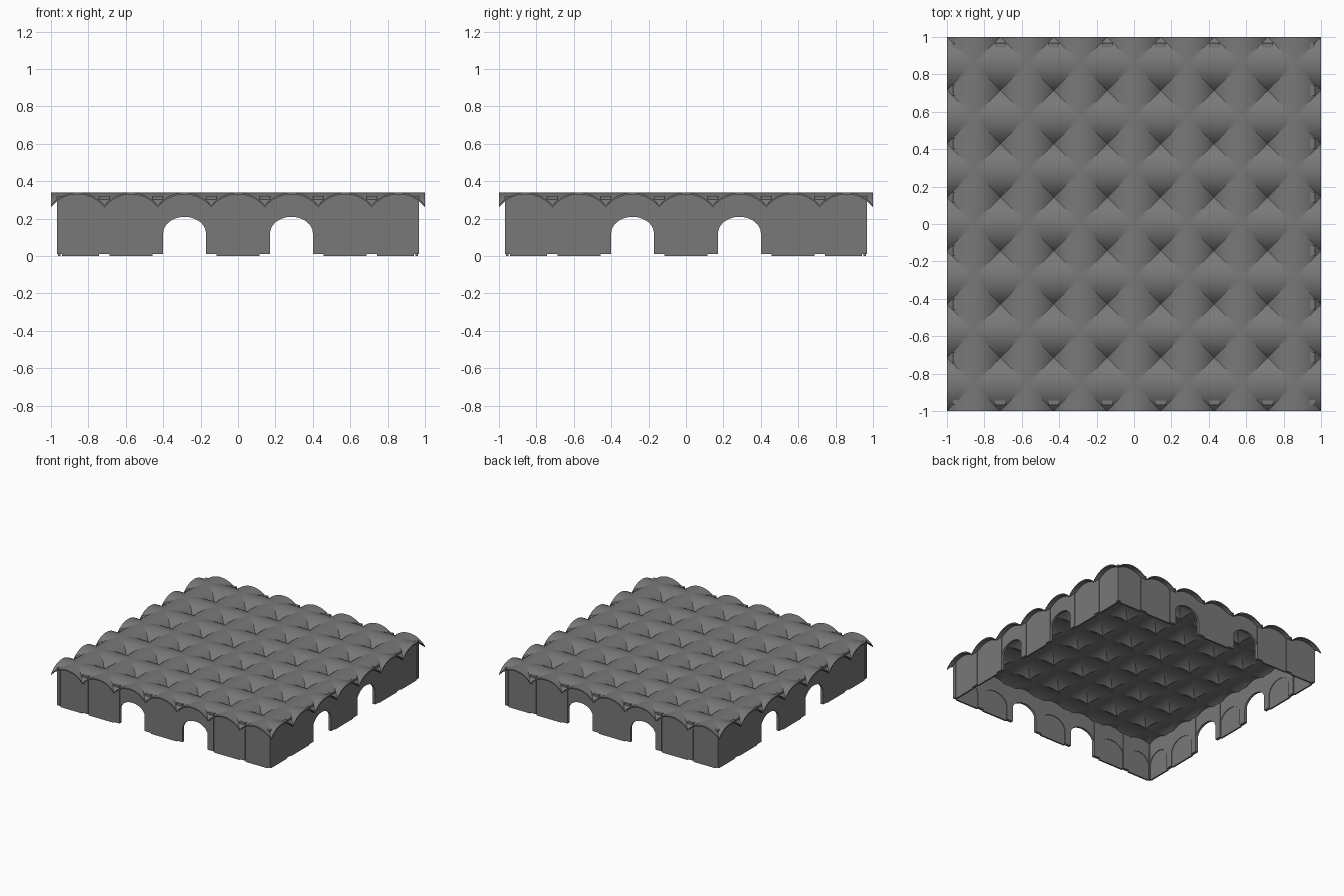
import bpy, bmesh, math
from mathutils import Matrix

if "Cube" in bpy.data.objects:
    bpy.data.objects.remove(bpy.data.objects["Cube"])

BAYS = 7
PITCH = 2 / BAYS
HALF = PITCH / 2
CROWN, RISE, SHEET = 0.34, 0.07, 0.01
RADIUS = (HALF ** 2 + RISE ** 2) / (2 * RISE)
SEG = 16                      # facets across one vault bay

stone = bpy.data.materials.new("grey stone")
stone.use_nodes = True
colour = (0.19, 0.19, 0.19, 1)
stone.diffuse_color = colour
stone.node_tree.nodes["Principled BSDF"].inputs["Base Color"].default_value = colour


def arch(t):
    """Height of the repeating vault curve."""
    d = (t + 1) % PITCH - HALF
    return CROWN - RADIUS + math.sqrt(RADIUS ** 2 - d * d)


def vault(x, y):
    return max(arch(x), arch(y))


def finish(bm, name, smooth=False):
    bmesh.ops.recalc_face_normals(bm, faces=bm.faces)
    mesh = bpy.data.meshes.new(name)
    bm.to_mesh(mesh)
    bm.free()
    mesh.materials.append(stone)
    obj = bpy.data.objects.new(name, mesh)
    bpy.context.collection.objects.link(obj)
    if smooth:
        bpy.ops.object.select_all(action="DESELECT")
        obj.select_set(True)
        bpy.context.view_layer.objects.active = obj
        bpy.ops.object.shade_smooth_by_angle(angle=math.radians(25))
    return obj


def prism(bm, outline, y0, y1):
    """Extrude an x-z outline from y0 to y1."""
    verts = [bm.verts.new((x, y0, z)) for x, z in outline]
    face = bm.faces.new(verts)
    out = bmesh.ops.extrude_face_region(bm, geom=[face])["geom"]
    moved = [v for v in out if isinstance(v, bmesh.types.BMVert)]
    bmesh.ops.translate(bm, vec=(0, y1 - y0, 0), verts=moved)


def box(bm, x0, x1, y0, y1, z0, z1):
    prism(bm, [(x0, z0), (x1, z0), (x1, z1), (x0, z1)], y0, y1)


# Roof: crossing barrel vaults, with cells split along the groins
bm = bmesh.new()
n = BAYS * SEG
step = 2 / n
for drop in (0, SHEET):
    grid = [[bm.verts.new((-1 + i * step, -1 + j * step,
                           vault(-1 + i * step, -1 + j * step) - drop))
             for j in range(n + 1)] for i in range(n + 1)]
    for i in range(n):
        for j in range(n):
            a, b = grid[i][j], grid[i + 1][j]
            c, d = grid[i + 1][j + 1], grid[i][j + 1]
            if i % SEG == j % SEG:
                faces = ((a, b, c), (a, c, d))
            elif i % SEG + j % SEG == SEG - 1:
                faces = ((a, b, d), (b, c, d))
            else:
                faces = ((a, b, c, d),)
            for f in faces:
                bm.faces.new(f)
rim = [e for e in bm.edges if e.is_boundary]
bmesh.ops.bridge_loops(bm, edges=rim)
finish(bm, "vaulted_roof", True)

# Walls: piers, arched headers and infill panels, made once per side
PIER, INNER, OUTER, CORNER = 0.028, 0.943, 0.967, 0.94
SPRING, ARCH_TOP = 0.12, 0.21
OPEN_BAYS = (2, 4)


def curve(l, r, count=16):
    mid, half = (l + r) / 2, (r - l) / 2
    return [(mid - half * math.cos(math.pi * k / count),
             SPRING + (ARCH_TOP - SPRING) * math.sin(math.pi * k / count))
            for k in range(count + 1)]


for side, label in enumerate(("front", "left", "back", "right")):
    turn = Matrix.Rotation(side * math.pi / 2, 4, "Z")
    piers, headers, panels = bmesh.new(), bmesh.new(), bmesh.new()
    for k in range(1, BAYS):
        x = -1 + k * PITCH
        box(piers, x - PIER, x + PIER, -OUTER, -INNER, 0.01, 0.32)
    box(piers, CORNER, OUTER, -OUTER, -CORNER, 0.01, 0.32)
    for k in range(BAYS):
        l = max(-1 + k * PITCH + PIER, -CORNER)
        r = min(-1 + (k + 1) * PITCH - PIER, CORNER)
        lower = curve(l, r)
        upper = [(x, vault(x, 0.955) - SHEET / 2) for x, z in reversed(lower)]
        prism(headers, lower + upper, -0.963, -0.945)
        if k not in OPEN_BAYS:
            prism(panels, [(r, 0), (l, 0)] + lower, -0.963, -0.95)
    for bm, part in ((piers, "piers"), (headers, "arch_headers"), (panels, "infill_panels")):
        bm.transform(turn)
        finish(bm, f"{label}_{part}")
